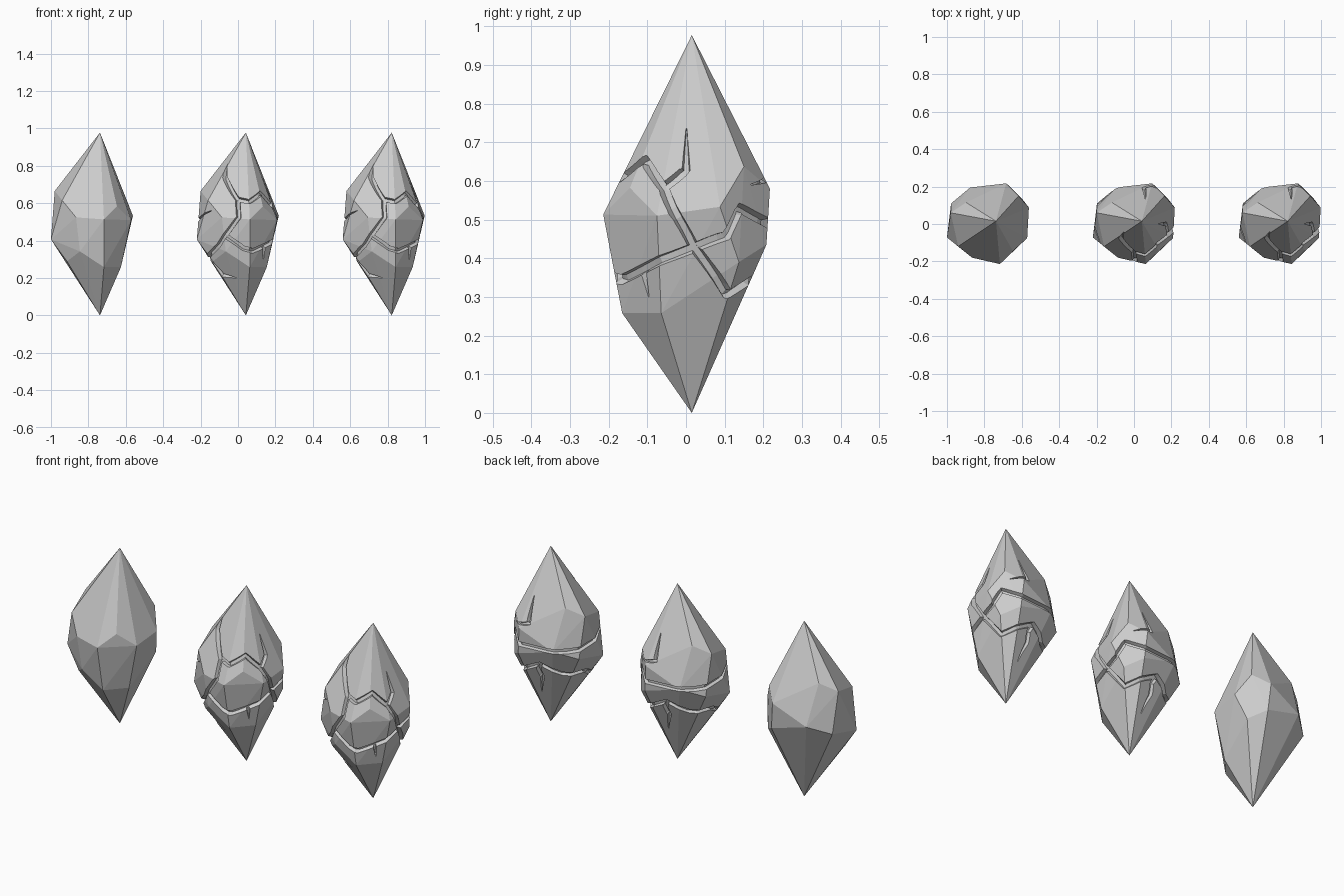
import bpy, bmesh, math
from mathutils import Vector
from mathutils.bvhtree import BVHTree

if "Cube" in bpy.data.objects:
    bpy.data.objects.remove(bpy.data.objects["Cube"])

# Corner points of the faceted crystal; its surface is their convex hull
CORNERS = [
    (.042, .015, .977), (.042, .015, 0),
    (-.20, .06, .665), (-.22, -.072, .406), (-.16, -.12, .615),
    (-.086, -.18, .524), (.063, -.214, .513), (.133, -.145, .582),
    (.209, -.075, .51), (.218, .088, .533), (.163, .15, .637),
    (.096, .217, .58), (.108, .208, .435), (.18, .137, .39),
    (-.118, .115, .71), (-.096, .195, .49), (-.198, .11, .445),
    (.063, -.165, .258), (.154, -.064, .258),
    (-.134, -.095, .289), (-.065, -.165, .342),
]
AXIS = (.03, .01)

# Cracks as (angle around the axis, height), with taper flags for start, end
CRACKS = [
    ([(-148, .81), (-138, .738), (-101, .62), (-97, .524), (-112, .455),
      (-131, .374), (-160, .30), (-177, .33), (-219, .34), (-259, .39),
      (-301, .33), (-321, .305), (-356, .427), (-384, .583), (-412, .655),
      (-440, .609), (-462, .622)], True, False),
    ([(-119, .428), (-90, .358), (-75, .345), (-45, .375), (4, .427),
      (29, .458), (42, .53), (71, .49), (90, .49), (145, .49), (185, .51),
      (220, .56)], False, True),
    ([(-24, .583), (-4, .63), (-5, .735)], False, True),
    ([(-48, .375), (-45, .30)], False, True),
    ([(-156, .31), (-144, .215), (-110, .20)], False, True),
    ([(54, .59), (83, .61), (76, .74)], True, True),
    ([(101, .39), (95, .35), (100, .30), (85, .20)], False, True),
]


def new_object(name, bm):
    bmesh.ops.recalc_face_normals(bm, faces=bm.faces[:])
    mesh = bpy.data.meshes.new(name)
    bm.to_mesh(mesh)
    ob = bpy.data.objects.new(name, mesh)
    bpy.context.collection.objects.link(ob)
    return ob


def crystal_bmesh():
    bm = bmesh.new()
    for c in CORNERS:
        bm.verts.new(c)
    bmesh.ops.convex_hull(bm, input=bm.verts[:])
    loose = [v for v in bm.verts if not v.link_faces]
    bmesh.ops.delete(bm, geom=loose, context='VERTS')
    return bm


def crack_cutter(name, path, taper_start, taper_end, tree):
    # Lay the path on the crystal surface
    pts = []
    steps = 6
    dense = []
    for (a0, z0), (a1, z1) in zip(path, path[1:]):
        dense += [(a0 + (a1 - a0) * k / steps, z0 + (z1 - z0) * k / steps)
                  for k in range(steps)]
    dense.append(path[-1])
    for a, z in dense:
        r = math.radians(a)
        hit = tree.ray_cast(Vector((*AXIS, z)), Vector((math.cos(r), math.sin(r), 0)))[0]
        if hit:
            pts.append(hit)
    # Sweep a tapered channel section along it
    bm = bmesh.new()
    rings = []
    n = len(pts)
    for i, p in enumerate(pts):
        t = (pts[min(i + 1, n - 1)] - pts[max(i - 1, 0)]).normalized()
        out = (p - Vector((*AXIS, .5 + (p.z - .5) * .6))).normalized()
        side = t.cross(out).normalized()
        w = 1.0
        if taper_start:
            w = min(w, .12 + i / 8)
        if taper_end:
            w = min(w, .12 + (n - 1 - i) / 8)
        depth = .018 * (.4 + .6 * w)
        rings.append([bm.verts.new(p + out * h + side * s * w) for h, s in
                      ((.02, -.018), (.02, .018), (-depth, .008), (-depth, -.008))])
    for r0, r1 in zip(rings, rings[1:]):
        for k in range(4):
            bm.faces.new((r0[k], r0[(k + 1) % 4], r1[(k + 1) % 4], r1[k]))
    bm.faces.new(rings[0])
    bm.faces.new(rings[-1][::-1])
    ob = new_object(name, bm)
    ob.hide_render = True
    return ob


# Intact crystal
bm = crystal_bmesh()
tree = BVHTree.FromBMesh(bm)
whole = new_object("plain_crystal", bm)
whole.location.x = -.78

# Cracked crystal: carve each crack out of the same solid
cracked = new_object("cracked_crystal", bm)
cutters = []
for i, (path, t0, t1) in enumerate(CRACKS):
    cutter = crack_cutter("crack_cutter_%d" % i, path, t0, t1, tree)
    mod = cracked.modifiers.new("crack_%d" % i, 'BOOLEAN')
    mod.operation = 'DIFFERENCE'
    mod.solver = 'EXACT'
    mod.use_self = True
    mod.object = cutter
    cutters.append(cutter)
bpy.context.view_layer.update()
dg = bpy.context.evaluated_depsgraph_get()
carved = bpy.data.meshes.new_from_object(cracked.evaluated_get(dg))
cracked.modifiers.clear()
cracked.data = carved
for c in cutters:
    bpy.data.objects.remove(c)

# Second cracked crystal
second = bpy.data.objects.new("cracked_crystal_right", carved)
bpy.context.collection.objects.link(second)
second.location.x = .78
